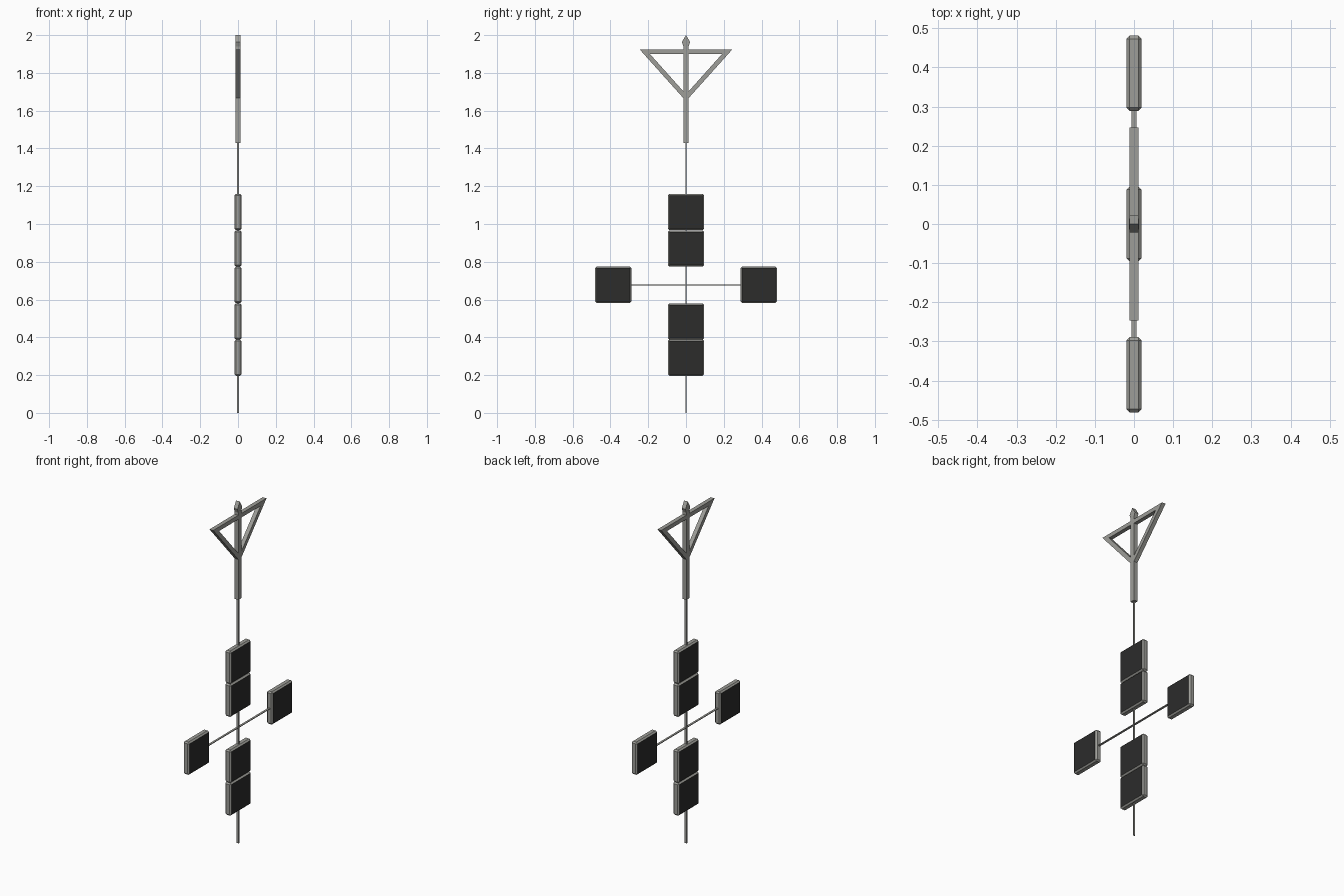
import bpy, bmesh

if "Cube" in bpy.data.objects:
    bpy.data.objects.remove(bpy.data.objects["Cube"])

dark = bpy.data.materials.new("dark_panel")
dark.diffuse_color = (0.025, 0.025, 0.024, 1)
dark.use_nodes = True
dark.node_tree.nodes["Principled BSDF"].inputs["Base Color"].default_value = dark.diffuse_color
grey = bpy.data.materials.new("grey_frame")
grey.diffuse_color = (0.34, 0.34, 0.315, 1)
grey.use_nodes = True
grey.node_tree.nodes["Principled BSDF"].inputs["Base Color"].default_value = grey.diffuse_color


def finish(name, bm, mats=(grey,)):
    bmesh.ops.recalc_face_normals(bm, faces=bm.faces)
    mesh = bpy.data.meshes.new(name)
    bm.to_mesh(mesh)
    bm.free()
    for m in mats:
        mesh.materials.append(m)
    obj = bpy.data.objects.new(name, mesh)
    bpy.context.collection.objects.link(obj)
    return obj


def box_bm(y0, y1, z0, z1, half_x):
    bm = bmesh.new()
    bmesh.ops.create_cube(bm, size=1)
    for v in bm.verts:
        v.co.x *= 2 * half_x
        v.co.y = y1 if v.co.y > 0 else y0
        v.co.z = z1 if v.co.z > 0 else z0
    return bm


def panel(name, y, z):
    # bevelled tile with dark faces on both sides
    h = 0.096
    bm = box_bm(y - h, y + h, z - h, z + h, 0.019)
    bmesh.ops.bevel(bm, geom=bm.edges[:], offset=0.008, segments=1,
                    affect='EDGES', profile=0.5)
    bm.normal_update()
    for f in bm.faces:
        f.material_index = 1 if abs(f.normal.x) > 0.95 else 0
    finish(name, bm, (grey, dark))


def prism(name, profile, half_x):
    # y-z outline extruded along x
    bm = bmesh.new()
    face = bm.faces.new([bm.verts.new((-half_x, y, z)) for y, z in profile])
    ext = bmesh.ops.extrude_face_region(bm, geom=[face])
    for g in ext["geom"]:
        if isinstance(g, bmesh.types.BMVert):
            g.co.x = half_x
    return finish(name, bm)


# Six hanging panels
for i, z in enumerate((0.292, 0.484, 0.87, 1.063)):
    panel(f"column_panel_{i + 1}", 0, z)
for side, y in (("left", -0.385), ("right", 0.385)):
    panel(f"{side}_panel", y, 0.678)

# Thin vertical cord and cross cord
finish("vertical_cord", box_bm(-0.003, 0.003, 0, 1.44, 0.006))
finish("cross_cord", box_bm(-0.3, 0.3, 0.675, 0.679, 0.006))

# Upper stem with its diamond tip
finish("upper_stem", box_bm(-0.014, 0.014, 1.43, 1.945, 0.0125))
prism("diamond_tip", [(0, 2.0), (0.022, 1.963), (0.012, 1.935),
                      (-0.012, 1.935), (-0.022, 1.963)], 0.012)

# Open triangular frame
outer = [(-0.246, 1.925), (0.246, 1.925), (0, 1.651)]
inner = [(-0.192, 1.901), (0.192, 1.901), (0, 1.687)]
bm = bmesh.new()
rings = [[bm.verts.new((x, y, z)) for y, z in loop]
         for x, loop in ((-0.012, outer), (0.012, outer),
                         (0.012, inner), (-0.012, inner))]
for r in range(4):
    a, b = rings[r], rings[(r + 1) % 4]
    for i in range(3):
        j = (i + 1) % 3
        bm.faces.new((a[i], a[j], b[j], b[i]))
finish("triangle_frame", bm)
